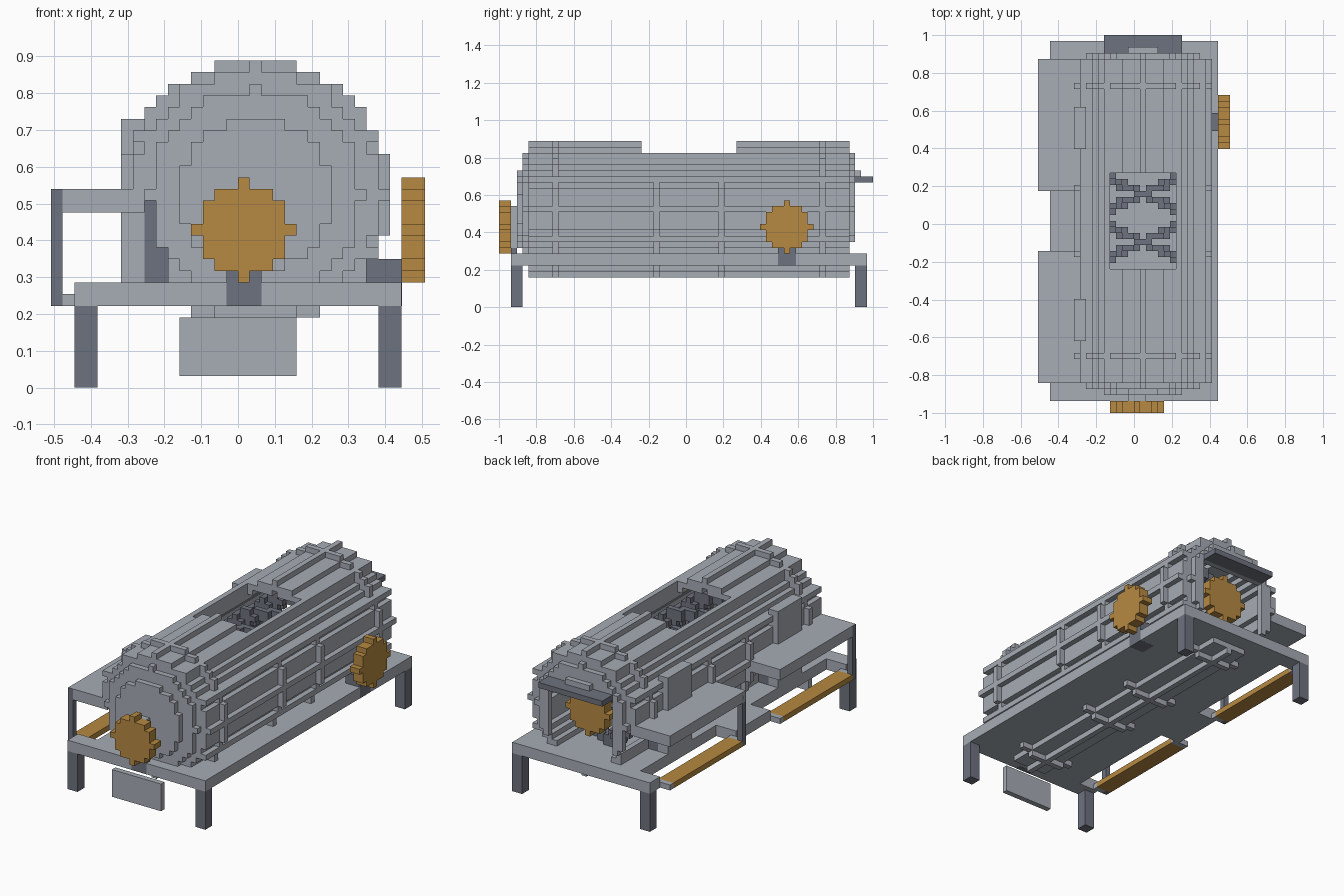
import bpy, bmesh, math

if "Cube" in bpy.data.objects:
    bpy.data.objects.remove(bpy.data.objects["Cube"], do_unlink=True)

U = 2 / 63          # size of one block
CX, CZ = 17, 16     # block column and row on the tank axis


def material(name, rgb):
    m = bpy.data.materials.new(name)
    m.use_nodes = True
    m.diffuse_color = (*rgb, 1)
    m.node_tree.nodes["Principled BSDF"].inputs["Base Color"].default_value = (*rgb, 1)
    return m


GREY = material("light grey", (0.385, 0.415, 0.46))
DARK = material("dark grey", (0.155, 0.17, 0.21))
ORANGE = material("orange", (0.47, 0.25, 0.054))


def blocks(name, boxes, mat):
    """One object from boxes given as (i0, i1, j0, j1, k0, k1) in block units."""
    bm = bmesh.new()
    for i0, i1, j0, j1, k0, k1 in boxes:
        vs = bmesh.ops.create_cube(bm, size=1)["verts"]
        for v in vs:
            v.co = ((i0 if v.co.x < 0 else i1) * U - 16 * U,
                    (j0 if v.co.y < 0 else j1) * U - 31.5 * U,
                    (k0 if v.co.z < 0 else k1) * U)
    mesh = bpy.data.meshes.new(name)
    bm.to_mesh(mesh)
    bm.free()
    mesh.materials.append(mat)
    ob = bpy.data.objects.new(name, mesh)
    bpy.context.collection.objects.link(ob)
    return ob


def half_width(r2, d):
    """Blocks either side of the middle in row d of a stepped circle."""
    w = 0
    while (w + 1) ** 2 + d * d <= r2:
        w += 1
    return w


def circle_rows(r2, j0, j1, gaps=(), inner=0, kmin=0, kmax=40):
    """Rows of a stepped disc or ring on the tank axis; gaps (i0, i1, k0, k1) stay open."""
    out = []
    for d in range(-11, 12):
        k = CZ + d
        if d * d > r2 or not kmin <= k < kmax:
            continue
        w = half_width(r2, d)
        holes = [g[:2] for g in gaps if g[2] <= k < g[3]]
        if inner and d * d <= inner:
            v = half_width(inner, d)
            holes.append((CX - v, CX + v + 1))
        spans = [(CX - w, CX + w + 1)]
        for h0, h1 in holes:
            cut = []
            for a, b in spans:
                cut += [(a, min(b, h0)), (max(a, h1), b)]
            spans = [s for s in cut if s[1] > s[0]]
        out += [(a, b, j0, j1, k, k + 1) for a, b in spans]
    return out


def wheel_rows(c, ck, a0, a1, along_x=False):
    """Nine-block stepped wheel, centre column c and row ck, from a0 to a1 on its axis."""
    out = []
    for d in range(-4, 5):
        w = half_width(16, d)
        s = (c - w, c + w + 1)
        k = ck + d
        out.append((a0, a1, *s, k, k + 1) if along_x else (*s, a0, a1, k, k + 1))
    return out


# Table: slab with two side cut-outs, and legs
blocks("table_slab", [(6, 30, 2, 62, 7, 9), (2, 6, 2, 5, 7, 9),
                      (2, 6, 27, 37, 7, 9), (2, 6, 59, 62, 7, 9)], GREY)
blocks("table_legs", [(i, i + 2, j, j + 2, 0, 7) for i in (2, 28) for j in (2, 60)], DARK)
blocks("front_plate", [(11, 21, 2, 3, 1, 6)], GREY)

# Hollow tank: hatch in the top, open back end, openings low on the platform side
HATCH = (12, 23, 20, 29)
RECESS = (11, 24, 9, 21)
SIDE = (5, 10, 9, 16)
blocks("tank_body",
       circle_rows(110, 5, 24, [SIDE], 81) + circle_rows(110, 24, 40, [HATCH], 81)
       + circle_rows(110, 40, 59, [SIDE], 81), GREY)
blocks("front_end_plates", circle_rows(81, 4, 6, kmin=7) + circle_rows(42, 3, 4, kmin=9), GREY)
blocks("back_end_plate", circle_rows(81, 59, 60, [RECESS], kmin=9)
       + [(15, 20, 60, 61, 22, 23)], GREY)

# Raised rings and lengthwise ribs
rings = []
for j in (9, 54):
    rings += circle_rows(132, j, j + 1, [SIDE], 110)
for j in (26, 37):
    rings += circle_rows(132, j, j + 1, [], 110, kmax=22)
blocks("tank_rings", rings, GREY)

ribs = [(CX, CX + 1, 5, 24, 27, 28), (CX, CX + 1, 40, 59, 27, 28), (CX, CX + 1, 5, 59, 5, 6)]
for dx, dz in ((6, 9), (-6, 9), (10, 5), (-10, 5), (10, -5), (11, 0), (-11, 0)):
    i, k = CX + dx, CZ + dz
    ribs.append((i, i + 1, 5, 59, k, k + 1))
blocks("tank_ribs", ribs, GREY)

# Double spiral blade along the tank axis
cells = set()
for n in range((55 - 8) * 16):
    y = 8 + n / 16
    for turn in (0, math.pi):
        a = math.pi * (y - 28.5) / 8 + turn
        for r in (6, 7):
            cells.add((round(CX + r * math.sin(a)), int(y), round(CZ + r * math.cos(a))))
blocks("spiral_blades", [(i, i + 1, j, j + 1, k, k + 1) for i, j, k in sorted(cells)], DARK)

# Wheels with their supports, and the canopy over the back one
blocks("front_wheel", wheel_rows(16, 13, 0, 2), ORANGE)
blocks("front_wheel_axle", [(15, 18, 2, 3, 10, 17)], GREY)
blocks("back_wheel", wheel_rows(CX, CZ, 56, 58), ORANGE)
blocks("side_wheel", wheel_rows(48, 13, 30, 32, True), ORANGE)
blocks("wheel_supports", [(15, 18, 1.99, 3, 6.99, 10),
                          (27, 30.01, 47, 50, 6.99, 11)], DARK)
blocks("back_canopy", [(11, 24, 60, 63, 21, 22)], DARK)

# Side platforms with post, floor bar, brackets, box and inner panel
for name, j, box_j in (("front", 5, 12), ("rear", 37, 44)):
    e = j + 22
    blocks(name + "_platform", [(0, 8, j, e, 15, 17)], GREY)
    blocks(name + "_platform_post", [(0, 1, j - 0.02, j + 1, 7, 16.99)], DARK)
    blocks(name + "_floor_bar", [(0, 3, j + 1, e - 1, 7, 8)], ORANGE)
    blocks(name + "_bar_brackets", [(1, 3, j, j + 1, 7, 8), (0, 3, e - 1, e, 7, 8)], GREY)
    blocks(name + "_side_box", [(6, 8, box_j, box_j + 7, 9, 23)], GREY)
    blocks(name + "_inner_panel", [(8, 10, box_j, box_j + 7, 9, 16)], DARK)
